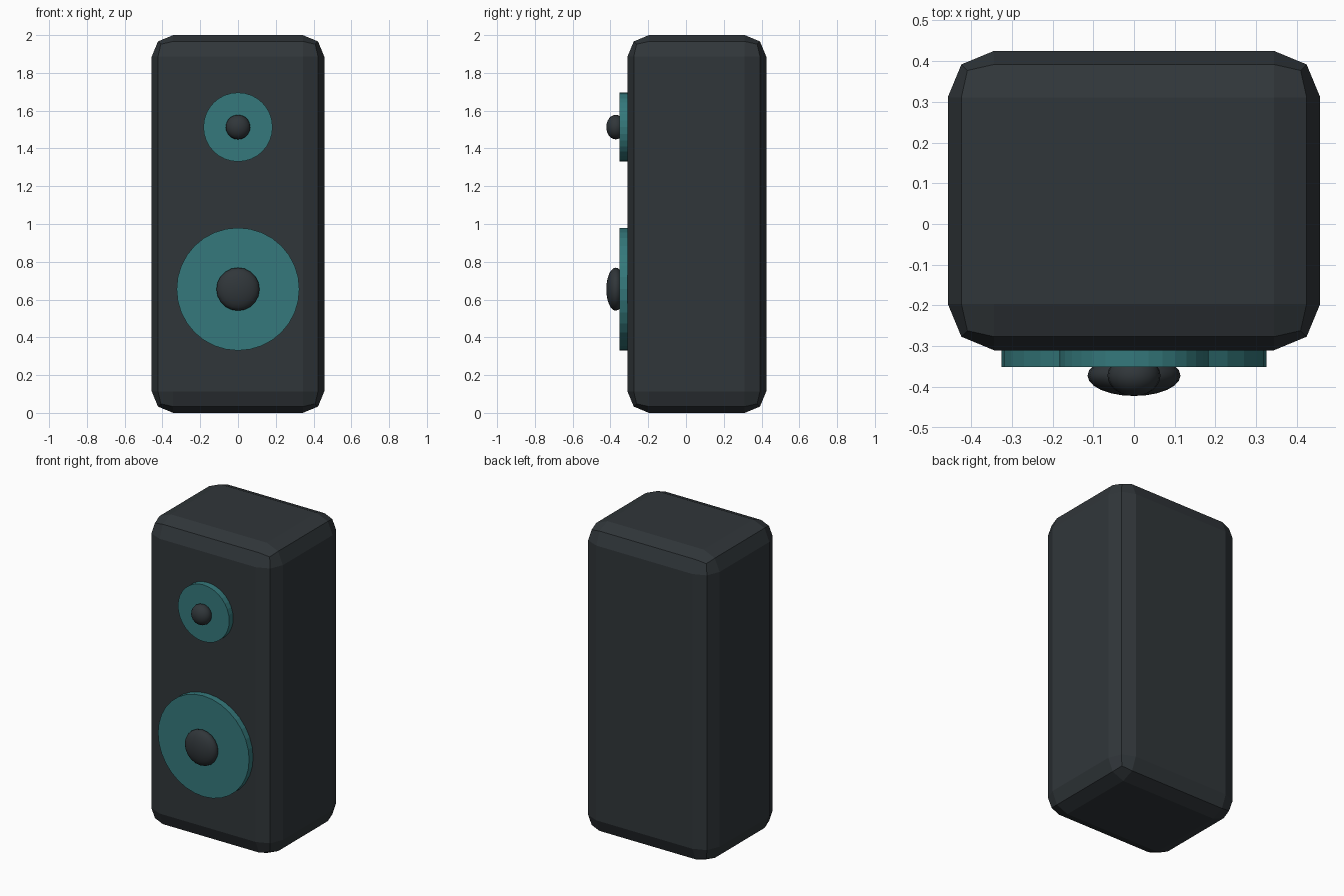
import bpy
from math import pi

if "Cube" in bpy.data.objects:
    bpy.data.objects.remove(bpy.data.objects["Cube"])

def material(name, rgb):
    m = bpy.data.materials.new(name)
    m.diffuse_color = (*rgb, 1)
    m.use_nodes = True
    m.node_tree.nodes["Principled BSDF"].inputs["Base Color"].default_value = m.diffuse_color
    return m

charcoal = material("charcoal", (0.03, 0.037, 0.042))
teal = material("teal", (0.035, 0.19, 0.2))

# Cabinet with two-step chamfered edges
bpy.ops.mesh.primitive_cube_add(size=1, location=(0, 0.0575, 1))
cabinet = bpy.context.object
cabinet.name = "cabinet"
cabinet.scale = (0.914, 0.735, 2)
bpy.ops.object.transform_apply(location=False, rotation=False, scale=True)
bevel = cabinet.modifiers.new("edge_bevel", 'BEVEL')
bevel.width = 0.114
bevel.segments = 2
cabinet.data.materials.append(charcoal)

def driver(name, z, disc_radius, dome_radius):
    # Flat disc standing proud of the front panel
    bpy.ops.mesh.primitive_cylinder_add(vertices=32, radius=disc_radius, depth=0.08,
                                        location=(0, -0.311, z), rotation=(pi / 2, 0, 0))
    disc = bpy.context.object
    disc.name = name + "_disc"
    disc.data.materials.append(teal)
    # Flattened centre dome
    bpy.ops.mesh.primitive_uv_sphere_add(segments=20, ring_count=12, radius=1,
                                         location=(0, -0.372, z), rotation=(pi / 2, 0, 0))
    dome = bpy.context.object
    dome.name = name + "_dome"
    dome.scale = (dome_radius, dome_radius, 0.05)
    bpy.ops.object.transform_apply(location=False, rotation=False, scale=True)
    bpy.ops.object.shade_smooth()
    dome.data.materials.append(charcoal)

driver("woofer", 0.655, 0.325, 0.114)
driver("tweeter", 1.513, 0.183, 0.065)
